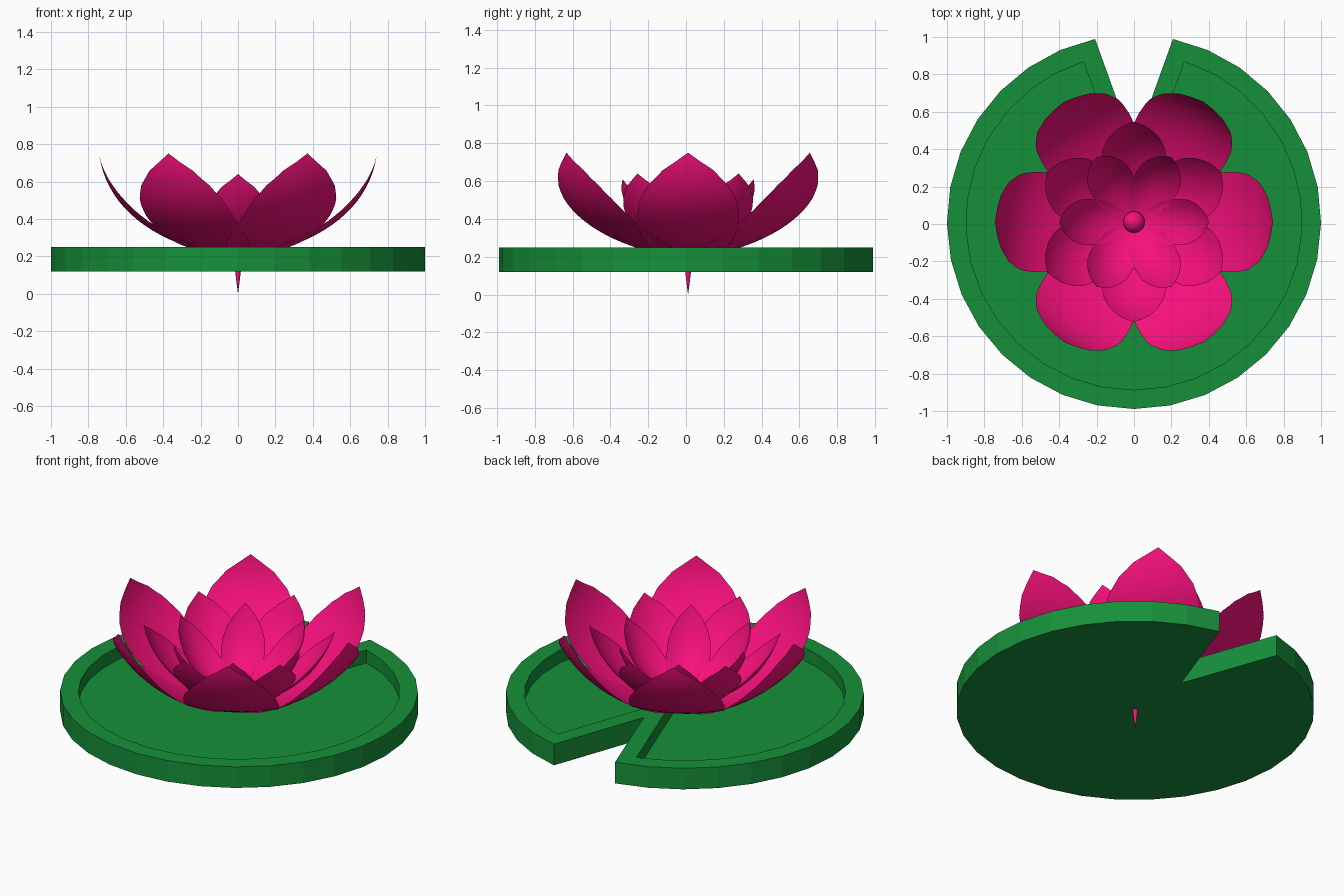
import bpy, bmesh
from math import radians, sin, cos, pi, tau

if "Cube" in bpy.data.objects:
    bpy.data.objects.remove(bpy.data.objects["Cube"])

CY = 0.011  # flower centre; the notch shifts the bounding box slightly


def material(name, color):
    m = bpy.data.materials.new(name)
    m.diffuse_color = (*color, 1)
    m.use_nodes = True
    m.node_tree.nodes["Principled BSDF"].inputs["Base Color"].default_value = m.diffuse_color
    return m


PINK = material("petal_pink", (0.93, 0.005, 0.2))
GREEN = material("leaf_green", (0.008, 0.28, 0.042))


def make_object(name, bm, mat, smooth=True):
    bmesh.ops.remove_doubles(bm, verts=bm.verts[:], dist=1e-5)
    me = bpy.data.meshes.new(name)
    bm.to_mesh(me)
    bm.free()
    me.materials.append(mat)
    for p in me.polygons:
        p.use_smooth = smooth
    ob = bpy.data.objects.new(name, me)
    ob.location.y = CY
    bpy.context.collection.objects.link(ob)
    return ob


# Lily pad: notched disc with a raised rim around a recessed floor
def notched_ring(bm, radius, start, apex_y, z, n=30):
    pts = [(0, apex_y)]
    for i in range(n + 1):
        a = radians(start) - i / n * radians(180 + 2 * start)
        pts.append((radius * cos(a), radius * sin(a)))
    return [bm.verts.new((x, y, z)) for x, y in pts]


bm = bmesh.new()
rings = [notched_ring(bm, 1.0, 78, 0.4, 0.12),
         notched_ring(bm, 1.0, 78, 0.4, 0.25),
         notched_ring(bm, 0.898, 72.5, 0.11, 0.25),
         notched_ring(bm, 0.898, 72.5, 0.11, 0.17)]
bm.faces.new(rings[0])
bm.faces.new(rings[-1])
for a, b in zip(rings, rings[1:]):
    for i in range(len(a)):
        j = (i + 1) % len(a)
        bm.faces.new((a[i], a[j], b[j], b[i]))
bmesh.ops.recalc_face_normals(bm, faces=bm.faces[:])
make_object("lily_pad", bm, GREEN, smooth=False)


# Petals: a sheet swept along a bezier midrib, cupped towards the edges
WIDTHS = [(0, .1), (.1, .5), (.25, .85), (.4, .97), (.55, 1), (.68, .97),
          (.8, .79), (.9, .5), (1, 0)]


def width_at(t):
    for (t0, w0), (t1, w1) in zip(WIDTHS, WIDTHS[1:]):
        if t <= t1:
            return w0 + (w1 - w0) * (t - t0) / (t1 - t0)
    return 0


def bezier(c, t):
    s = 1 - t
    k = (s**3, 3*s*s*t, 3*s*t*t, t**3)
    d = (-3*s*s, 3*s*s - 6*s*t, 6*s*t - 3*t*t, 3*t*t)
    r, z, dr, dz = (sum(f * p[i] for f, p in zip(q, c)) for q in (k, d) for i in (0, 1))
    length = (dr * dr + dz * dz) ** 0.5
    return r, z, -dz / length, dr / length


def petal_ring(name, ctrl, half_width, cup, first_angle, rows=20, cols=10):
    for n in range(6):
        a = radians(first_angle + 60 * n)
        bm = bmesh.new()
        grid = []
        for i in range(rows + 1):
            t = i / rows
            r, z, nr, nz = bezier(ctrl, t)
            row = []
            for j in range(cols + 1):
                w = width_at(t) * (2 * j / cols - 1)
                lift = cup * w * w
                x, y = r + nr * lift, w * half_width
                row.append(bm.verts.new((x * cos(a) - y * sin(a),
                                         x * sin(a) + y * cos(a), z + nz * lift)))
            grid.append(row)
        for p, q in zip(grid, grid[1:]):
            for j in range(cols):
                bm.faces.new((p[j], q[j], q[j + 1], p[j + 1]))
        bmesh.ops.dissolve_degenerate(bm, dist=1e-6, edges=bm.edges[:])
        bmesh.ops.reverse_faces(bm, faces=bm.faces[:])
        make_object(f"{name}_{n + 1}", bm, PINK)


petal_ring("outer_petal", [(0, .19), (.38, .24), (.7, .42), (.743, .75)], .268, .03, 0)
petal_ring("middle_petal", [(0, .2), (.27, .23), (.46, .39), (.536, .64)], .172, .05, 30)
petal_ring("inner_petal", [(0, .21), (.2, .25), (.34, .38), (.4, .61)], .123, .04, 0)

# Pistil: round bud on top tapering to a point beneath the pad
profile = [(0, 0), (.008, .06), (.015, .12), (.03, .2), (.048, .25), (.059, .29),
           (.056, .32), (.042, .343), (.022, .356), (0, .36)]
bm = bmesh.new()
N = 20
lathe = [[bm.verts.new((r * cos(tau * i / N), r * sin(tau * i / N), z)) for i in range(N)]
         for r, z in profile]
for a, b in zip(lathe, lathe[1:]):
    for i in range(N):
        j = (i + 1) % N
        bm.faces.new((a[i], a[j], b[j], b[i]))
make_object("pistil", bm, PINK)
